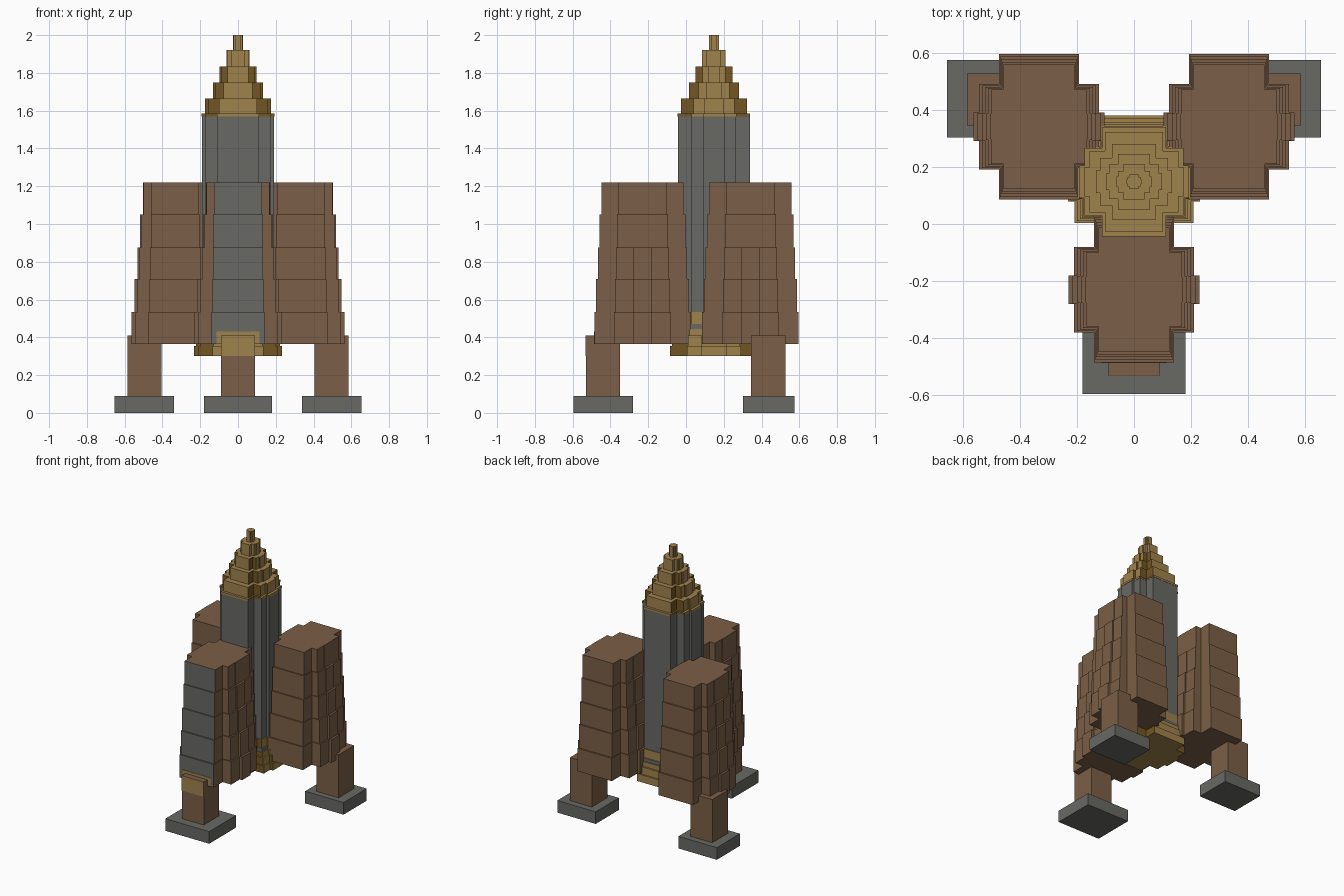
import bpy, bmesh

if "Cube" in bpy.data.objects:
    bpy.data.objects.remove(bpy.data.objects["Cube"])


def material(name, rgb):
    def lin(c):
        c /= 255
        return c / 12.92 if c <= 0.04045 else ((c + 0.055) / 1.055) ** 2.4
    m = bpy.data.materials.new(name)
    m.diffuse_color = (*[lin(c) for c in rgb], 1)
    m.use_nodes = True
    m.node_tree.nodes["Principled BSDF"].inputs["Base Color"].default_value = m.diffuse_color
    return m


MATS = [material("brown", (123, 95, 71)), material("grey", (104, 105, 100)),
        material("gold", (160, 130, 77)), material("dark gold", (114, 85, 36))]
BROWN, GREY, GOLD, DARK = range(4)


def finish(bm, name):
    bmesh.ops.recalc_face_normals(bm, faces=bm.faces)
    me = bpy.data.meshes.new(name)
    bm.to_mesh(me)
    bm.free()
    for m in MATS:
        me.materials.append(m)
    ob = bpy.data.objects.new(name, me)
    bpy.context.collection.objects.link(ob)
    return ob


def box(name, x, y, z, mat):
    bm = bmesh.new()
    bmesh.ops.create_cube(bm, size=1)
    for v in bm.verts:
        for i, (a, b) in enumerate((x, y, z)):
            v.co[i] = (a + b) / 2 + v.co[i] * (b - a)
    for f in bm.faces:
        f.material_index = mat
    return finish(bm, name)


def stair_outline(steps):
    """Stepped cross made from (half width, half depth) pairs, narrowest first."""
    q = [steps[0]]
    for (w0, h0), (w1, h1) in zip(steps, steps[1:]):
        q += [(w0, h1), (w1, h1)]
    r = q[::-1]
    return (q + [(x, -y) for x, y in r] + [(-x, -y) for x, y in q]
            + [(-x, y) for x, y in r])


def tower(name, centre, layers, colour):
    """Stack of stepped crosses; layers are (z0, z1, steps)."""
    cx, cy = centre
    bm = bmesh.new()
    rings = []
    for z0, z1, steps in layers:
        for z in (z0, z1):
            rings.append([bm.verts.new((cx + x, cy + y, z))
                          for x, y in stair_outline(steps)])
    n = len(rings[0])
    for a, b in zip(rings, rings[1:]):
        for i in range(n):
            j = (i + 1) % n
            bm.faces.new((a[i], a[j], b[j], b[i]))
    bm.faces.new(rings[0])
    bm.faces.new(rings[-1])
    bmesh.ops.recalc_face_normals(bm, faces=bm.faces)
    for f in bm.faces:
        f.material_index = colour(f)
    return finish(bm, name)


# Central rocket: flared nozzle, grey body, stepped nose
CORE_Y = 0.148


def round_steps(r):
    return [(0.58 * r, r), (0.9 * r, 0.62 * r), (r, 0.3 * r)]


core = [(0.30, 0.355, 0.232), (0.355, 0.41, 0.222), (0.41, 0.445, 0.21),
        (0.445, 0.47, 0.202), (0.47, 0.535, 0.196), (0.535, 1.57, 0.19),
        (1.57, 1.585, 0.192), (1.585, 1.665, 0.174), (1.665, 1.75, 0.133),
        (1.75, 1.835, 0.098), (1.835, 1.92, 0.062), (1.92, 2.0, 0.026)]


def core_colour(f):
    c = f.calc_center_median()
    if 0.536 < c.z < 1.569 or 0.446 < c.z < 0.469:
        return GREY
    dx, dy = abs(c.x), abs(c.y - CORE_Y)
    # Recessed corner steps are darker
    if abs(f.normal.z) < 0.5 and c.z < 1.84:
        r = max(abs(v.co.x) for v in f.verts), max(abs(v.co.y - CORE_Y) for v in f.verts)
        if abs(f.normal.y) > 0.5 and dx > dy * 0.9:
            return DARK
        if abs(f.normal.x) > 0.5 and dy > dx * 0.9 and r[0] < r[1]:
            return DARK
    return GOLD


tower("rocket_core", (0, CORE_Y), [(a, b, round_steps(r)) for a, b, r in core],
      core_colour)

# Three tapered boosters
ZS = [0.365, 0.535, 0.71, 0.875, 1.05, 1.22]
pod_layers = []
for i in range(5):
    t = i / 4
    steps = [(0.14 - 0.015 * t, 0.255 - 0.037 * t),
             (0.21 - 0.042 * t, 0.15 - 0.02 * t),
             (0.23 - 0.06 * t, 0.05 - 0.005 * t)]
    pod_layers.append((ZS[i], ZS[i + 1], steps))


def front_pod_colour(f):
    c = f.calc_center_median()
    return GREY if f.normal.y < -0.9 and c.y < -0.44 else BROWN


tower("front_booster", (0, -0.23), pod_layers, front_pod_colour)
for side, s in (("right", 1), ("left", -1)):
    tower(side + "_booster", (s * 0.333, 0.341), pod_layers, lambda f: BROWN)

# Legs and feet
box("front_leg", (-0.09, 0.09), (-0.53, -0.35), (0.09, 0.41), BROWN)
box("front_foot", (-0.18, 0.18), (-0.595, -0.28), (0.0, 0.09), GREY)
for side, s in (("right", 1), ("left", -1)):
    box(side + "_leg", sorted((s * 0.405, s * 0.585)), (0.345, 0.527), (0.09, 0.41), BROWN)
    box(side + "_foot", sorted((s * 0.34, s * 0.655)), (0.303, 0.574), (0.0, 0.09), GREY)

# Gold panels on the front leg and booster skirt
box("leg_panel", (-0.09, 0.09), (-0.533, -0.53), (0.30, 0.41), GOLD)
box("skirt_panel", (-0.115, 0.115), (-0.488, -0.484), (0.365, 0.43), GOLD)
